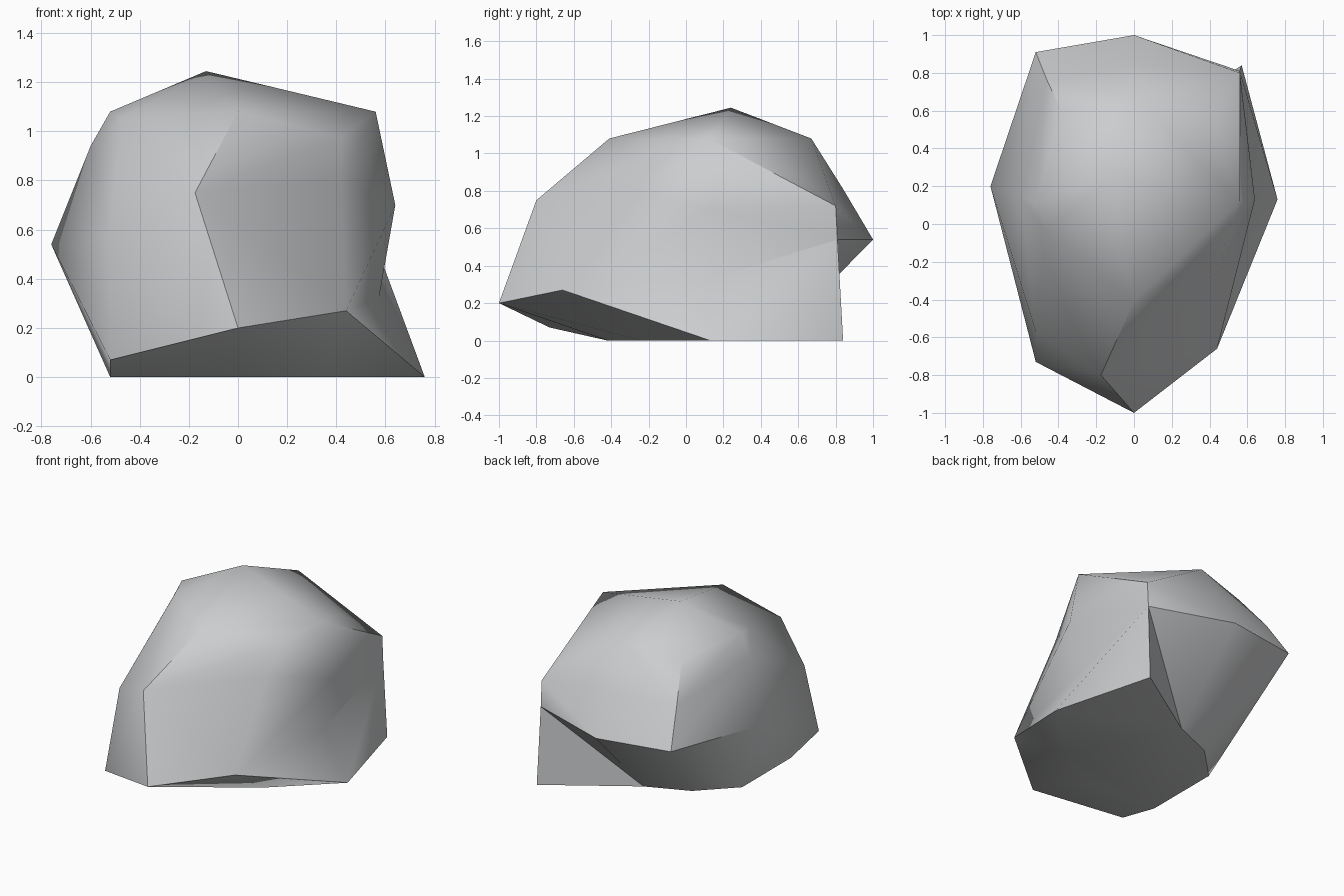
import bpy, bmesh, math
from mathutils import Vector

if "Cube" in bpy.data.objects:
    bpy.data.objects.remove(bpy.data.objects["Cube"])

# Boulder cross-sections, each going front-left, front, front-right, right,
# back-right, back, back-left, left
rings = [
    # ground outline
    [(-.52, -.42, 0), (0, -.42, 0), (.36, -.24, 0), (.76, .13, 0),
     (.57, .84, 0), (0, .47, 0), (-.29, .35, 0), (-.52, .12, 0)],
    # lower bulge
    [(-.52, -.73, .07), (0, -1, .2), (.44, -.66, .27), (.575, .13, .33),
     (.56, .81, .54), (0, 1, .54), (-.52, .91, .55), (-.76, .2, .54)],
    # shoulder
    [(-.52, -.57, .59), (-.175, -.8, .75), (.42, -.28, .81), (.64, .13, .70),
     (.56, .80, .72), (0, .84, .81), (-.46, .76, .80), (-.60, .14, .94)],
    # top rim
    [(-.47, -.03, 1.055), (0, -.41, 1.08), (.42, -.16, .975), (.56, .12, 1.08),
     (.42, .53, .94), (0, .67, 1.08), (-.38, .59, 1.03), (-.52, .12, 1.08)],
]
centre = Vector((0, .12, .5))

bm = bmesh.new()
loops = [[bm.verts.new(p) for p in ring] for ring in rings]
peak = bm.verts.new((-.13, .24, 1.245))


def quad(a, b, c, d, hollow=False):
    """Two triangles, folded outwards unless hollow."""
    ac = ((a.co + c.co) / 2 - centre).length
    bd = ((b.co + d.co) / 2 - centre).length
    if (ac >= bd) != hollow:
        tris = ((a, b, c), (a, c, d))
    else:
        tris = ((a, b, d), (b, c, d))
    for t in tris:
        bm.faces.new(t)


# Side walls
for r in range(3):
    low, high = loops[r], loops[r + 1]
    for i in range(8):
        j = (i + 1) % 8
        quad(low[i], low[j], high[j], high[i], hollow=(r == 0 and i == 4))

# Cap and flat underside
for i in range(0, 8, 2):
    quad(loops[3][i - 1], loops[3][i], loops[3][i + 1], peak)
bm.faces.new(loops[0][::-1])
bmesh.ops.recalc_face_normals(bm, faces=bm.faces)

mesh = bpy.data.meshes.new("boulder")
bm.to_mesh(mesh)
bm.free()
boulder = bpy.data.objects.new("boulder", mesh)
bpy.context.collection.objects.link(boulder)

# Single stone colour
stone = bpy.data.materials.new("light grey stone")
stone.diffuse_color = (.6, .61, .62, 1)
stone.use_nodes = True
stone.node_tree.nodes["Principled BSDF"].inputs["Base Color"].default_value = stone.diffuse_color
mesh.materials.append(stone)

# Soft facets with sharp ridges
bpy.context.view_layer.objects.active = boulder
boulder.select_set(True)
bpy.ops.object.shade_smooth_by_angle(angle=math.radians(40))
